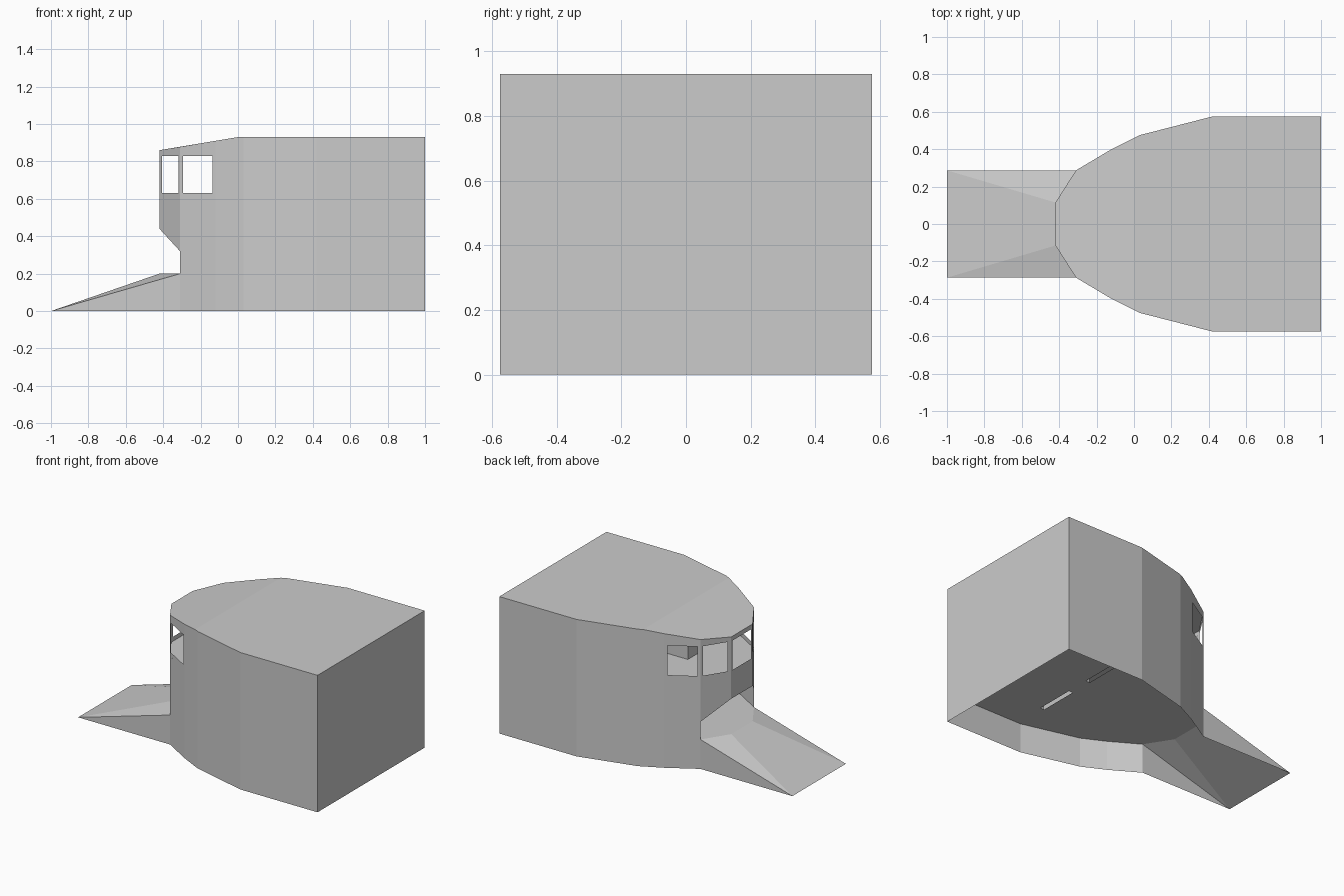
import bpy

if "Cube" in bpy.data.objects:
    bpy.data.objects.remove(bpy.data.objects["Cube"])

# plan outline of one side, nose to tail (mirrored for the other side)
SIDE = [(-0.42, 0.115), (-0.31, 0.287), (-0.12, 0.40), (0.0, 0.46),
        (0.03, 0.475), (0.42, 0.575), (1.0, 0.575)]
FLOOR_Z, DECK_Z = 0.2, 0.6
WIN_Z = (0.63, 0.83)


def roof_z(x):
    return 0.93 if x >= 0 else 0.93 + 0.07 * x / 0.42


def make(name, faces):
    """Mesh object from a list of faces, each a list of points."""
    verts, index, polys = [], {}, []
    for f in faces:
        poly = []
        for p in f:
            k = tuple(round(c, 4) for c in p)
            if k not in index:
                index[k] = len(verts)
                verts.append(k)
            poly.append(index[k])
        polys.append(poly)
    me = bpy.data.meshes.new(name)
    me.from_pydata(verts, [], polys)
    ob = bpy.data.objects.new(name, me)
    bpy.context.collection.objects.link(ob)
    return ob


def both(faces):
    """Faces plus their mirror across y = 0, winding reversed."""
    return faces + [[(x, -y, z) for x, y, z in reversed(f)] for f in faces]


def panel(a, b, za=0.0, zb=0.0, hole=None):
    """Upright wall from a to b, optionally with a window between fractions."""
    def at(u, z):
        return (a[0] + (b[0] - a[0]) * u, a[1] + (b[1] - a[1]) * u, z)
    outer = [at(0, za), at(0, roof_z(a[0])), at(1, roof_z(b[0])), at(1, zb)]
    if not hole:
        return [outer]
    u0, u1 = hole
    inner = [at(u0, WIN_Z[0]), at(u0, WIN_Z[1]), at(u1, WIN_Z[1]), at(u1, WIN_Z[0])]
    return [[outer[i], outer[(i + 1) % 4], inner[(i + 1) % 4], inner[i]] for i in range(4)]


def slab(name, z, pts):
    half = [(x, y, z(x)) for x, y in pts]
    return make(name, [[(x, -y, h) for x, y, h in half] + half[::-1]])


def box(x0, x1, y0, y1, z0, z1):
    c = [(x, y, z) for x in (x0, x1) for y in (y0, y1) for z in (z0, z1)]
    return [[c[i] for i in f] for f in ((0, 1, 3, 2), (4, 6, 7, 5), (0, 4, 5, 1),
                                        (2, 3, 7, 6), (1, 5, 7, 3), (0, 2, 6, 4))]


# outer walls with cab windows
walls = panel(SIDE[0], SIDE[1], 0.44, 0.32, (0.12, 0.92))
walls += panel(SIDE[1], SIDE[2], hole=(0.08, 0.92))
for p, q in zip(SIDE[2:], SIDE[3:]):
    walls += panel(p, q)
walls = both(walls)
walls += panel((-0.42, -0.115), SIDE[0], 0.44, 0.44, (0.07, 0.93))
walls += panel((1, 0.575), (1, -0.575))
make("outer_walls", walls)

# roof: sloped cab part and flat rear part
slab("cab_roof", roof_z, SIDE[:4])
slab("rear_roof", roof_z, SIDE[3:])

# entry ramp with folded sides
foot, lip, wing = (-1, 0.287, 0), (-0.42, 0.115, FLOOR_Z), (-0.31, 0.287, FLOOR_Z)
ramp = both([[foot, lip, wing], [foot, wing, (-0.31, 0.287, 0)]])
ramp.append([(-1, -0.287, 0), (-0.42, -0.115, FLOOR_Z), lip, foot])
make("entry_ramp", ramp)

# main floor, open under the two doorways
slab("front_floor", lambda x: FLOOR_Z, SIDE[:6])
slab("rear_floor", lambda x: FLOOR_Z, [(0.45, 0.575), (1, 0.575)])
strips = [(-0.575, -0.35), (-0.08, 0.08), (0.35, 0.575)]
make("door_sills", [[(0.42, a, FLOOR_Z), (0.45, a, FLOOR_Z), (0.45, b, FLOOR_Z),
                     (0.42, b, FLOOR_Z)] for a, b in strips])

# inner partition with two doorways
part = []
for a, b in strips:
    part += box(0.42, 0.45, a, b, FLOOR_Z, 0.929)
for a, b in ((-0.35, -0.08), (0.08, 0.35)):
    part += box(0.42, 0.45, a, b, 0.55, 0.929)
make("partition", part)

# raised cab deck and the block standing on it
slab("cab_deck", lambda x: DECK_Z, SIDE[:6])
make("cab_block", box(-0.07, 0.42, -0.08, 0.08, DECK_Z, 0.915))
